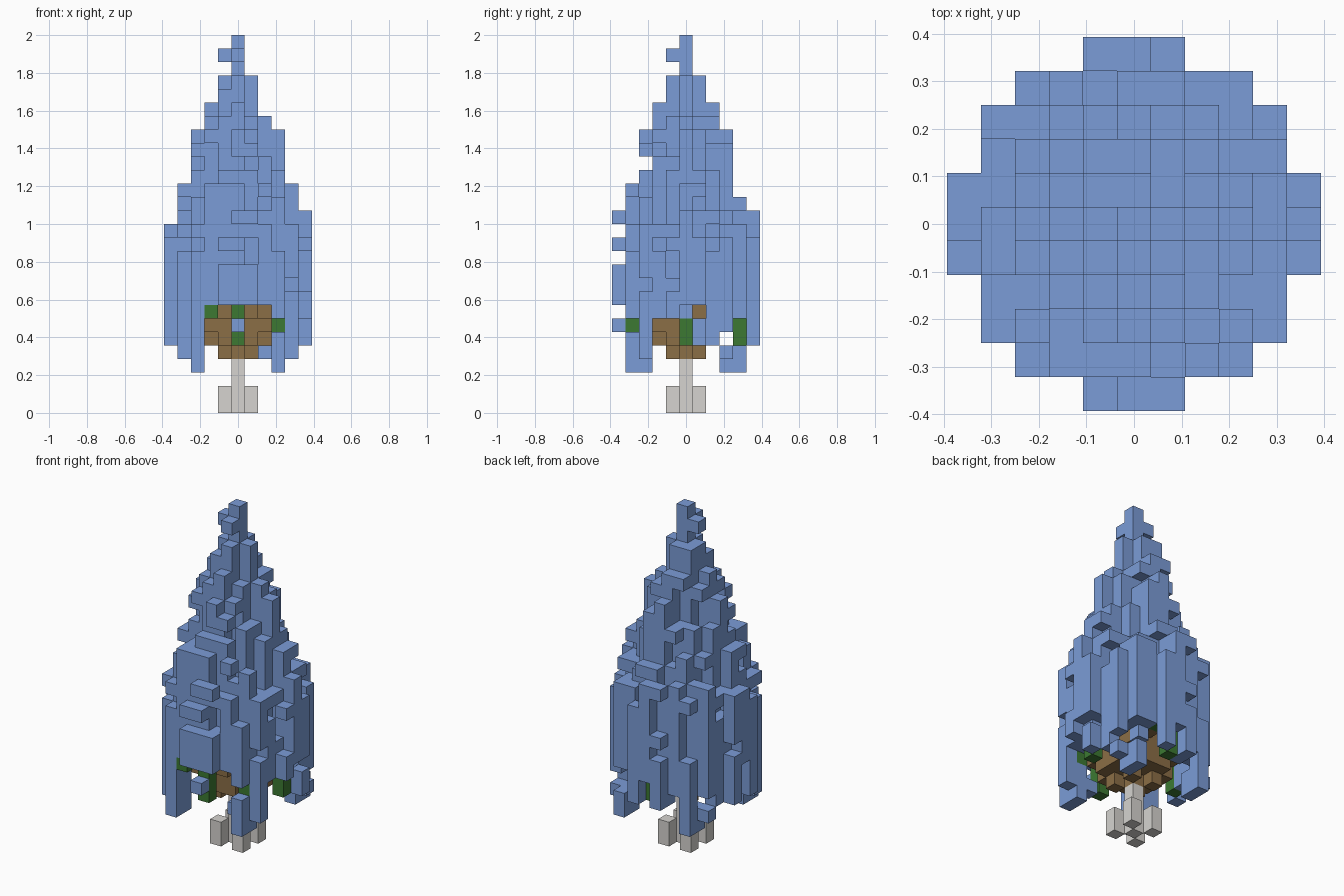
import bpy, bmesh, math, random
from mathutils import Vector

cube = bpy.data.objects.get("Cube")
if cube:
    bpy.data.objects.remove(cube, do_unlink=True)

random.seed(5)
U = 2 / 28  # edge of one block


def material(name, rgb):
    lin = [((c / 255 + 0.055) / 1.055) ** 2.4 for c in rgb] + [1]
    m = bpy.data.materials.new(name)
    m.use_nodes = True
    m.diffuse_color = lin
    m.node_tree.nodes["Principled BSDF"].inputs["Base Color"].default_value = lin
    return m


def column(i, j, low, high):
    return {(i, j, k) for k in range(low, high)}


def build(name, blocks, solid, mat):
    """Skin a set of blocks, leaving out faces hidden by any neighbour."""
    bm = bmesh.new()
    for b in blocks:
        centre = Vector((b[0], b[1], b[2] + 0.5)) * U
        for axis in range(3):
            for sign in (-1, 1):
                n = Vector((0, 0, 0))
                n[axis] = sign
                if tuple(int(p + q) for p, q in zip(b, n)) in solid:
                    continue
                s, t = n.yzx, n.zxy
                corners = (-s - t, s - t, s + t, t - s)
                f = bm.faces.new([bm.verts.new(centre + (n + c) * U / 2) for c in corners])
                f.normal_update()
                if f.normal.dot(n) < 0:
                    f.normal_flip()
    bmesh.ops.remove_doubles(bm, verts=bm.verts, dist=U / 50)
    bmesh.ops.dissolve_limit(bm, angle_limit=math.radians(1), verts=bm.verts, edges=bm.edges)
    mesh = bpy.data.meshes.new(name)
    bm.to_mesh(mesh)
    bm.free()
    mesh.materials.append(mat)
    bpy.context.collection.objects.link(bpy.data.objects.new(name, mesh))


SIGNS = [(s, t) for s in (-1, 1) for t in (-1, 1)]

# Trunk with four separate diagonal feet
trunk = column(0, 0, 0, 4)
for s, t in SIGNS:
    trunk |= column(s, t, 0, 2)

# Branch core stepping outwards and upwards
branches = {(0, 0, 4)}
for s, t in SIGNS:
    branches |= {(s, t, 4), (s, t * 3, 7)}
for layer, reach in ((5, 5), (6, 8), (7, 5)):
    branches |= {(i, j, layer) for i in range(-2, 3) for j in range(-2, 3)
                 if i * i + j * j <= reach}

# Inner needles at the branch ends
needles = {(-4, -2, 7), (-2, -4, 7)} | column(3, -3, 6, 8) | {(1, 4, 7)}
for s in (-1, 1):
    needles |= column(s * 4, 0, 5, 7) | column(0, s * 4, 5, 7)
needles |= {(0, -4, 7), (-4, 0, 7)}

# Foliage: one column per place, its top set by distance from the axis
TOPS = [28, 25, 23, 21, 17, 15]
foliage = set()
for i in range(-5, 6):
    for j in range(-5, 6):
        r2 = i * i + j * j
        if r2 > 26:
            continue
        ring = min(5, round(math.sqrt(r2)))
        on_axis = i == 0 or j == 0
        top = TOPS[ring] - (0 if on_axis else random.choice((0, 1, 2, 3)))
        low = 8
        front_gap = j < 0 and abs(i) <= 2
        right_gap = i > 0 and -2 <= j <= 0
        if right_gap:
            low = 7 if ring >= 4 and not front_gap else 8
        elif ring >= 4 and not front_gap:
            low = 5 if ring == 5 else random.choice((5, 6, 7))
        col = column(i, j, low, top)
        # notches that leave overhanging tufts
        if ring >= 2 and not on_axis:
            gap = random.choice((2, 2, 3, 4))
            if random.random() < 0.6:
                col -= column(i, j, top - gap, top - 1)
            if ring == 5 and random.random() < 0.4:
                col -= column(i, j, 9, 10 + random.randrange(2))
        foliage |= col

# Needle ends stay uncovered on the left and back
for s in (-1, 1):
    foliage -= column(s * 5, 0, 5, 8) | column(0, 5, 5, 7)
foliage |= column(5, 1, 5, 7)

# Front tufts standing off the slope
for i in (-1, 0, 1):
    foliage -= column(i, -5, 0, 28)
    foliage |= column(i, -5, 8, 11)
foliage |= {(-1, -5, 12), (0, -5, 12), (0, -5, 14), (1, -5, 14), (0, -5, 6)}

# Drooping tips at the four diagonals
for s, t in SIGNS:
    foliage |= column(s * 3, t * 4, 3, 5) | column(s * 3, t * 3, 3, 6)
    foliage |= column(s * 4, t * 3, 4, 9)
foliage |= column(-3, -4, 5, 9) | {(3, -4, 5), (3, -4, 7), (2, -3, 4)}

# Side twigs under the tip
foliage |= {(-1, 0, 26), (0, -1, 26)}

# Trim the outline: uneven shoulders and see-through slots
foliage = {(i, j, k) for i, j, k in foliage if not (
    (j == 4 and k == 16) or (i == -5 and k == 14) or (i == 2 and k == 22)
    or (j == -3 and k == 18) or (j == 3 and k == 5)
    or (j == 4 and i > 0 and k in (5, 6)) or (j == -4 and i > 0 and k == 6)
    or (j == 1 and i > 2 and k == 7))}
foliage -= branches | needles

solid = trunk | branches | needles | foliage
build("trunk", trunk, solid, material("pale grey", (214, 212, 208)))
build("branches", branches, solid, material("bark brown", (139, 110, 70)))
build("inner_needles", needles, solid, material("needle green", (60, 121, 50)))
build("foliage", foliage, solid, material("spruce blue", (123, 156, 215)))
